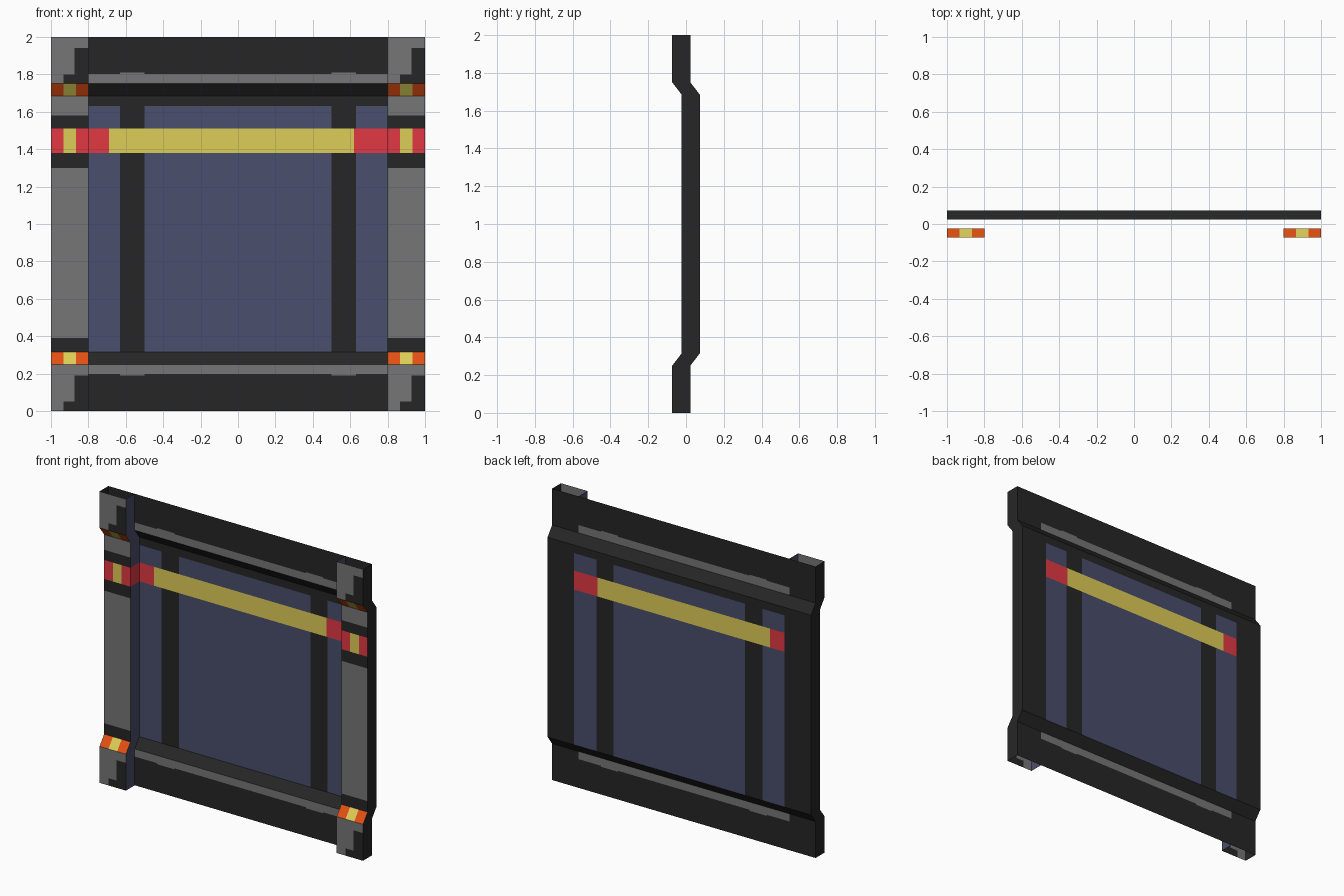
import bpy, bmesh

if "Cube" in bpy.data.objects:
    bpy.data.objects.remove(bpy.data.objects["Cube"])

# ---- flat colours (sRGB converted to linear) ----
def lin(c):
    c /= 255
    return c / 12.92 if c <= 0.04045 else ((c + 0.055) / 1.055) ** 2.4

COLOURS = {
    "black": (38, 38, 38), "grey": (118, 118, 118), "blue": (74, 78, 108),
    "yellow": (222, 205, 87), "red": (225, 57, 66), "orange": (228, 80, 18),
}
NAMES = list(COLOURS)
MATS = []
for n, rgb in COLOURS.items():
    m = bpy.data.materials.new(n + " paint")
    m.diffuse_color = (*[lin(c) for c in rgb], 1)
    m.use_nodes = True
    m.node_tree.nodes["Principled BSDF"].inputs["Base Color"].default_value = m.diffuse_color
    MATS.append(m)

# ---- bent side profile shared by every part ----
BENDS = [0, 0.25, 0.315, 1.685, 1.75, 2.0]
STRIPE = (1.38, 1.51)

def front_y(z):
    edge = min(z, 2 - z)
    t = min(max((edge - 0.25) / 0.065, 0), 1)
    return -0.073 + 0.05 * t

def back_y(z):
    return front_y(z) + 0.096

def surface(name, us, zs, point, colour, flip=False):
    """Grid of flat faces, cut at the given lines and coloured by rule."""
    us, zs = sorted(set(us)), sorted(set(zs))
    bm = bmesh.new()
    grid = [[bm.verts.new(point(u, z)) for u in us] for z in zs]
    for j in range(len(zs) - 1):
        for i in range(len(us) - 1):
            vs = [grid[j][i], grid[j][i + 1], grid[j + 1][i + 1], grid[j + 1][i]]
            f = bm.faces.new(vs[::-1] if flip else vs)
            f.material_index = NAMES.index(
                colour((us[i] + us[i + 1]) / 2, (zs[j] + zs[j + 1]) / 2))
    me = bpy.data.meshes.new(name)
    bm.to_mesh(me)
    bm.free()
    for m in MATS:
        me.materials.append(m)
    ob = bpy.data.objects.new(name, me)
    bpy.context.collection.objects.link(ob)
    return ob

# ---- wall sheet: windows, stripe and trim strips, seen from both sides ----
def sheet_colour(x, z):
    if abs(x) > 0.8:
        return "black"
    if STRIPE[0] < z < STRIPE[1]:
        return "yellow" if -0.69 < x < 0.62 else "red"
    if 0.315 < z < 1.63:
        return "black" if 0.5 < abs(x) < 0.63 else "blue"
    inner = 0.19 if 0.5 < abs(x) < 0.63 else 0.197
    return "grey" if inner < min(z, 2 - z) < 0.25 else "black"

surface("wall_sheet",
        [-1, -0.8, -0.69, -0.63, -0.5, 0.5, 0.62, 0.63, 0.8, 1],
        BENDS + [0.19, 0.197, *STRIPE, 1.63, 1.803, 1.81],
        lambda x, z: (x, back_y(z), z), sheet_colour, flip=True)

# ---- pillar fronts: same pattern on both pillars (not mirrored) ----
def pillar_colour(u, z):
    third = 0.067 < u < 0.133
    if 0.25 < z < 0.315 or 1.685 < z < 1.75:
        return "yellow" if third else "orange"
    if STRIPE[0] < z < STRIPE[1]:
        return "yellow" if third else "red"
    if 0.315 < z < 1.685:
        return "grey" if 0.39 < z < 1.30 or z > 1.58 else "black"
    h = z if z < 1 else z - 1.75          # stepped corner plate
    start = 0.067 if h < 0.05 else 0.127 if h < 0.19 else 0.2
    return "black" if u > start else "grey"

PILLAR_Z = BENDS + [0.05, 0.19, 0.39, 1.30, *STRIPE, 1.58, 1.80, 1.94]
for side, x0 in (("left", -1.0), ("right", 0.8)):
    surface(side + "_pillar_front", [0, 0.067, 0.127, 0.133, 0.2], PILLAR_Z,
            lambda u, z: (x0 + u, front_y(z), z), pillar_colour)

# ---- pillar sides: black outside, blue inside with the stripe carried across ----
def inner_colour(u, z):
    return "red" if STRIPE[0] < z < STRIPE[1] else "blue"

for side, s in (("left", -1), ("right", 1)):
    for part, x, rule in (("outer", 1.0, lambda u, z: "black"),
                          ("inner", 0.8, inner_colour)):
        surface(f"{side}_pillar_{part}_side", [0, 1], BENDS + list(STRIPE),
                lambda u, z: (s * x, front_y(z) + 0.096 * u, z), rule,
                flip=(s < 0) == (part == "outer"))
